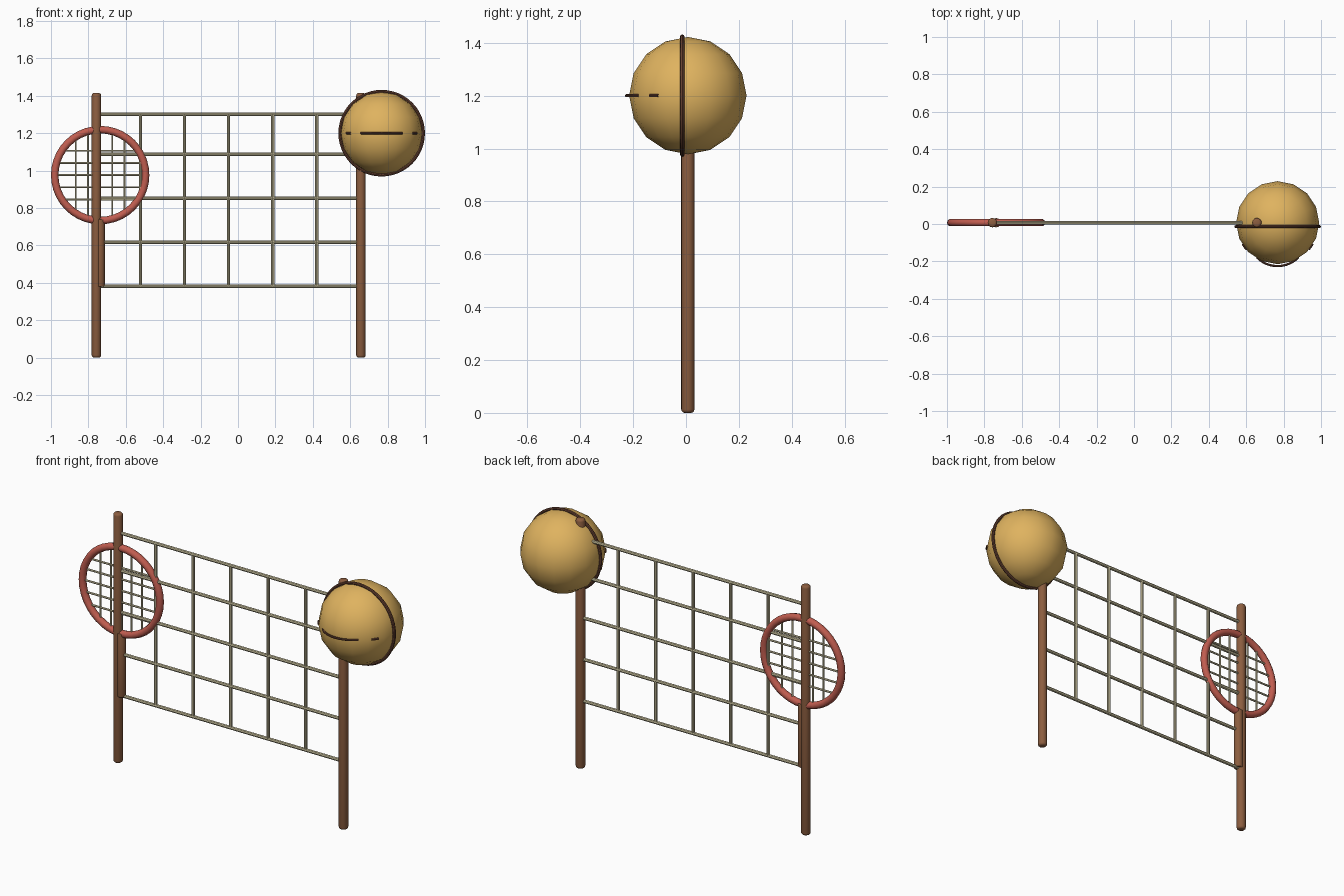
import bpy
import bmesh
from math import sin, cos, radians, sqrt, tau
from mathutils import Vector

cube = bpy.data.objects.get("Cube")
if cube:
    bpy.data.objects.remove(cube)

Y = 0.007  # common plane of posts, net and racket


def material(name, rgb):
    m = bpy.data.materials.new(name)
    m.use_nodes = True
    color = (*rgb, 1.0)
    m.diffuse_color = color
    m.node_tree.nodes["Principled BSDF"].inputs["Base Color"].default_value = color
    return m


wood = material("brown wood", (0.26, 0.11, 0.05))
seam_brown = material("dark brown seam", (0.14, 0.055, 0.032))
cord = material("cream cord", (0.62, 0.56, 0.36))
red = material("red frame", (0.53, 0.11, 0.08))
gold = material("golden ball", (0.74, 0.45, 0.115))


def add_object(name, bm, mat):
    mesh = bpy.data.meshes.new(name)
    bmesh.ops.recalc_face_normals(bm, faces=bm.faces)
    bm.to_mesh(mesh)
    bm.free()
    obj = bpy.data.objects.new(name, mesh)
    bpy.context.collection.objects.link(obj)
    mesh.materials.append(mat)
    bpy.ops.object.select_all(action="DESELECT")
    obj.select_set(True)
    bpy.context.view_layer.objects.active = obj
    bpy.ops.object.shade_smooth_by_angle(angle=radians(40))
    return obj


def rod(name, start, end, radius, mat, sides=8, bevel=0):
    """Straight cylinder between two points, with optional rounded ends."""
    a, b = Vector(start), Vector(end)
    bm = bmesh.new()
    bmesh.ops.create_cone(bm, cap_ends=True, segments=sides, radius1=radius,
                          radius2=radius, depth=(b - a).length)
    if bevel:
        rims = [e for e in bm.edges if abs(e.verts[0].co.z - e.verts[1].co.z) < 1e-5]
        bmesh.ops.bevel(bm, geom=rims, offset=bevel, segments=3, profile=0.5,
                        affect="EDGES")
    turn = Vector((0, 0, 1)).rotation_difference(b - a).to_matrix()
    bmesh.ops.rotate(bm, verts=bm.verts, matrix=turn)
    bmesh.ops.translate(bm, verts=bm.verts, vec=(a + b) / 2)
    return add_object(name, bm, mat)


def tube(name, points, axis, radius, mat, closed=False, sides=8):
    """Round tube along a planar path whose plane has the given normal."""
    axis = Vector(axis)
    n = len(points)
    bm = bmesh.new()
    rings = []
    for i, p in enumerate(points):
        before = points[(i - 1) % n if closed else max(i - 1, 0)]
        after = points[(i + 1) % n if closed else min(i + 1, n - 1)]
        side = (after - before).normalized().cross(axis)
        rings.append([bm.verts.new(p + radius * (cos(t) * side + sin(t) * axis))
                      for t in (tau * k / sides for k in range(sides))])
    for i in range(n if closed else n - 1):
        r, s = rings[i], rings[(i + 1) % n]
        for k in range(sides):
            j = (k + 1) % sides
            bm.faces.new((r[k], r[j], s[j], s[k]))
    if not closed:
        bm.faces.new(rings[0])
        bm.faces.new(rings[-1])
    return add_object(name, bm, mat)


def hoop(name, centre, major, minor, mat, segments, sides):
    c = Vector(centre)
    path = [c + major * Vector((cos(tau * i / segments), 0, sin(tau * i / segments)))
            for i in range(segments)]
    return tube(name, path, (0, 1, 0), minor, mat, True, sides)


# Posts
for name, x in (("right_post", -0.757), ("left_post", 0.657)):
    rod(name, (x, Y, 0), (x, Y, 1.415), 0.025, wood, 16, 0.013)

# Net
levels = (0.382, 0.618, 0.853, 1.088, 1.302)
for i, z in enumerate(levels):
    rod(f"net_row_{i + 1}", (-0.757, Y, z), (0.657, Y, z), 0.0095, cord)
for i in range(1, 6):
    x = -0.757 + i * 0.2355
    rod(f"net_column_{i}", (x, Y, levels[0]), (x, Y, levels[-1]), 0.009, cord)

# Racket
rx, rz, major = -0.737, 0.976, 0.243
hoop("racket_frame", (rx, Y, rz), major, 0.02, red, 40, 10)
rod("racket_handle", (rx, Y, 0.38), (rx, Y, 0.74), 0.025, wood, 12, 0.004)
for i in range(-2, 3):
    d = i * 0.065
    h = sqrt(major ** 2 - d ** 2)
    rod(f"racket_cross_string_{i + 3}", (rx - h, Y, rz + d), (rx + h, Y, rz + d),
        0.0055, cord, 6)
    rod(f"racket_main_string_{i + 3}", (rx + d, Y, rz - h), (rx + d, Y, rz + h),
        0.0055, cord, 6)

# Ball
ball = Vector((0.768, Y, 1.2))
bm = bmesh.new()
bmesh.ops.create_uvsphere(bm, u_segments=16, v_segments=8, radius=0.222)
bmesh.ops.translate(bm, verts=bm.verts, vec=ball)
add_object("ball", bm, gold)

# Ball seams
hoop("ball_ring_seam", (ball.x, -0.014, ball.z), 0.223, 0.0085, seam_brown, 48, 8)


def front_arc(name, start, end, reach, sag):
    path = []
    for i in range(13):
        t = radians(start + (end - start) * i / 12)
        r = reach - sag * t * t
        path.append(ball + Vector((r * sin(t), -r * cos(t), 0)))
    tube(name, path, (0, 0, 1), 0.006, seam_brown)


front_arc("ball_front_seam", -31, 31, 0.232, 0.055)
for name, sign in (("right", -1), ("left", 1)):
    front_arc(f"ball_{name}_stitch", sign * 49, sign * 59, 0.219, 0)
